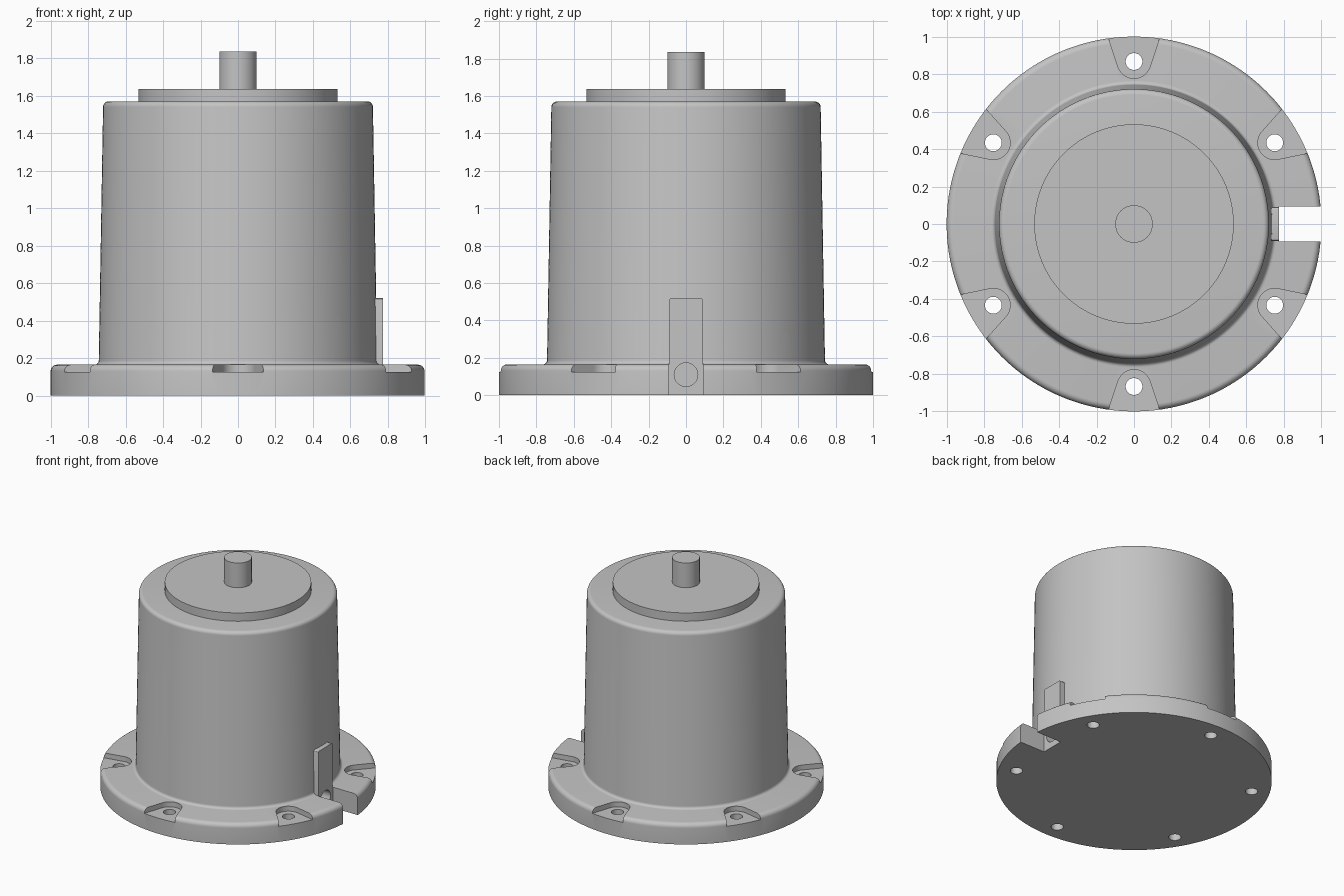
import bpy, bmesh, math
from mathutils import Matrix, Vector

cube = bpy.data.objects.get("Cube")
if cube:
    bpy.data.objects.remove(cube, do_unlink=True)

GREY = (0.55, 0.55, 0.55, 1)
mat = bpy.data.materials.new("light grey metal")
mat.use_nodes = True
mat.diffuse_color = GREY
mat.node_tree.nodes["Principled BSDF"].inputs["Base Color"].default_value = GREY


def add_object(name, bm):
    bmesh.ops.recalc_face_normals(bm, faces=bm.faces)
    mesh = bpy.data.meshes.new(name)
    bm.to_mesh(mesh)
    bm.free()
    mesh.materials.append(mat)
    obj = bpy.data.objects.new(name, mesh)
    bpy.context.collection.objects.link(obj)
    return obj


def arc(cx, cz, r, start, end, steps=6):
    angles = [math.radians(start + (end - start) * i / steps) for i in range(steps + 1)]
    return [(cx + r * math.cos(a), cz + r * math.sin(a)) for a in angles]


def lathe(name, profile, sides=128):
    bm = bmesh.new()
    verts = [bm.verts.new((r, 0, z)) for r, z in profile]
    edges = [bm.edges.new(pair) for pair in zip(verts, verts[1:])]
    bmesh.ops.spin(bm, geom=verts + edges, cent=(0, 0, 0), axis=(0, 0, 1),
                   angle=math.tau, steps=sides, use_merge=True)
    bmesh.ops.remove_doubles(bm, verts=bm.verts, dist=1e-5)
    return add_object(name, bm)


def prism(bm, outline, z0, z1, turn=0):
    face = bm.faces.new([bm.verts.new((x, y, z0)) for x, y in outline])
    up = bmesh.ops.extrude_face_region(bm, geom=[face])["geom"]
    top = [v for v in up if isinstance(v, bmesh.types.BMVert)]
    bmesh.ops.translate(bm, vec=(0, 0, z1 - z0), verts=top)
    bmesh.ops.rotate(bm, cent=(0, 0, 0), matrix=Matrix.Rotation(turn, 3, "Z"),
                     verts=list(face.verts) + top)


def cut(obj, cutter):
    cutter.hide_render = True
    mod = obj.modifiers.new("cut", "BOOLEAN")
    mod.operation = "DIFFERENCE"
    mod.solver = "EXACT"
    mod.object = cutter
    bpy.context.view_layer.objects.active = obj
    bpy.ops.object.modifier_apply(modifier=mod.name)
    bpy.data.objects.remove(cutter, do_unlink=True)


def rect(x0, x1, half):
    return [(x0, -half), (x1, -half), (x1, half), (x0, half)]


# Tapered housing with its mounting flange
housing = lathe("housing", [(0, 0), (1, 0)]
                + arc(0.965, 0.13, 0.035, 0, 90)
                + arc(0.765, 0.187, 0.022, 270, 180)
                + arc(0.69, 1.54, 0.03, 0, 90)
                + [(0, 1.57)])

# Six flared pockets around the rim
HOLE_R = 0.867
turns = [math.radians(30 + 60 * i) for i in range(6)]
bm = bmesh.new()
flare = arc(HOLE_R, 0, 0.09, 105, 255, 16) + [(1.1, -0.172), (1.1, 0.172)]
for t in turns:
    prism(bm, flare, 0.125, 0.3, t)
cut(housing, add_object("pocket_cutter", bm))

# Bolt holes through the pockets
bm = bmesh.new()
for t in turns:
    prism(bm, arc(HOLE_R, 0, 0.045, 0, 345, 23), -0.1, 0.3, t)
cut(housing, add_object("bolt_hole_cutter", bm))

# Cable notch in the flange
bm = bmesh.new()
prism(bm, rect(0.775, 1.2, 0.093), -0.1, 0.3)
cut(housing, add_object("notch_cutter", bm))

# Upright cable cover at the notch, with softened top corners
bm = bmesh.new()
prism(bm, rect(0.68, 0.775, 0.09), 0.02, 0.52)
corners = [e for e in bm.edges if all(v.co.z > 0.5 for v in e.verts)
           and abs(e.verts[0].co.y - e.verts[1].co.y) < 0.01]
bmesh.ops.bevel(bm, geom=corners, offset=0.012, segments=3, profile=0.5, affect="EDGES")
cover = add_object("cable_cover", bm)

# Cable bore through cover and housing
for part in (housing, cover):
    bm = bmesh.new()
    bore = Matrix.Translation(Vector((0.7, 0, 0.11))) @ Matrix.Rotation(math.pi / 2, 4, "Y")
    bmesh.ops.create_cone(bm, cap_ends=True, segments=32, radius1=0.063, radius2=0.063,
                          depth=0.4, matrix=bore)
    cut(part, add_object("bore_cutter", bm))

# Round top plate and shaft
top_plate = lathe("top_plate", [(0, 1.56), (0.532, 1.56), (0.532, 1.637), (0, 1.637)])
shaft = lathe("shaft", [(0, 1.6), (0.1, 1.6), (0.1, 1.835), (0, 1.835)], 48)

for obj in (housing, cover, top_plate, shaft):
    bpy.ops.object.select_all(action="DESELECT")
    obj.select_set(True)
    bpy.context.view_layer.objects.active = obj
    bpy.ops.object.shade_smooth_by_angle(angle=math.radians(30))
